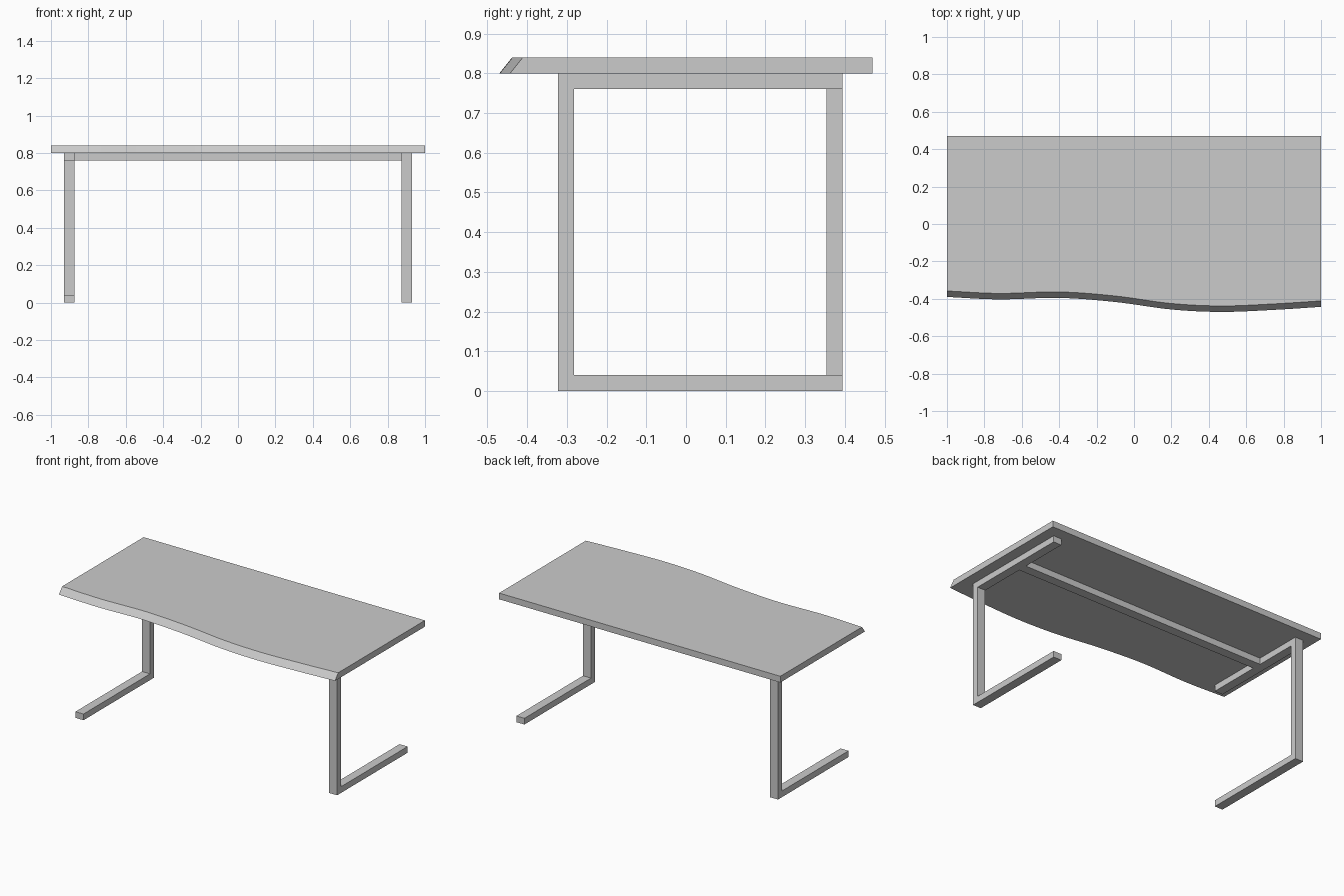
import bpy, bmesh
from mathutils import Vector

if "Cube" in bpy.data.objects:
    bpy.data.objects.remove(bpy.data.objects["Cube"])


def prism(name, ring_a, ring_b):
    """Closed solid between two matching rings of points."""
    bm = bmesh.new()
    a = [bm.verts.new(p) for p in ring_a]
    b = [bm.verts.new(p) for p in ring_b]
    bm.faces.new(a)
    bm.faces.new(b[::-1])
    n = len(a)
    for i in range(n):
        j = (i + 1) % n
        bm.faces.new((a[i], b[i], b[j], a[j]))
    bmesh.ops.recalc_face_normals(bm, faces=bm.faces)
    me = bpy.data.meshes.new(name)
    bm.to_mesh(me)
    bm.free()
    ob = bpy.data.objects.new(name, me)
    bpy.context.collection.objects.link(ob)
    return ob


def smooth_curve(pts, steps):
    """Catmull-Rom curve through 2D points."""
    p = [Vector(q) for q in pts]
    p = [2 * p[0] - p[1]] + p + [2 * p[-1] - p[-2]]
    out = []
    for i in range(1, len(p) - 2):
        a, b, c, d = p[i - 1:i + 3]
        for s in range(steps):
            t = s / steps
            out.append(0.5 * (2 * b + (c - a) * t + (2 * a - 5 * b + 4 * c - d) * t * t
                              + (3 * b - a - 3 * c + d) * t ** 3))
    return out + [p[-2]]


# Tabletop: wavy front edge, bevelled so the underside projects further
wave = smooth_curve([(-1, -0.39), (-0.72, -0.403), (-0.4, -0.395), (-0.1, -0.417),
                     (0.2, -0.457), (0.47, -0.47), (0.75, -0.459), (1, -0.443)], 8)
back = 0.47
under = [(p.x, p.y, 0.80) for p in wave] + [(1, back, 0.80), (-1, back, 0.80)]
upper = [(p.x, p.y + 0.032, 0.84) for p in wave] + [(1, back, 0.84), (-1, back, 0.84)]
top = prism("tabletop", under, upper)
bpy.context.view_layer.objects.active = top
top.select_set(True)
bpy.ops.object.shade_smooth_by_angle()

# C-shaped legs: right one has its upright in front, left one at the back
y0, y1, h, t = -0.322, 0.394, 0.80, 0.04
c_front = [(y0, 0), (y1, 0), (y1, t), (y0 + t, t),
           (y0 + t, h - t), (y1, h - t), (y1, h), (y0, h)]
c_back = [(y0 + y1 - y, z) for y, z in c_front]
for name, side, prof in (("right_leg", 1, c_front), ("left_leg", -1, c_back)):
    prism(name, [(side * 0.873, y, z) for y, z in prof],
          [(side * 0.93, y, z) for y, z in prof])

# Crossbar under the top, joining the two legs
bar = [(0.02, h - t), (0.08, h - t), (0.08, h), (0.02, h)]
prism("crossbar", [(-0.873, y, z) for y, z in bar], [(0.873, y, z) for y, z in bar])
